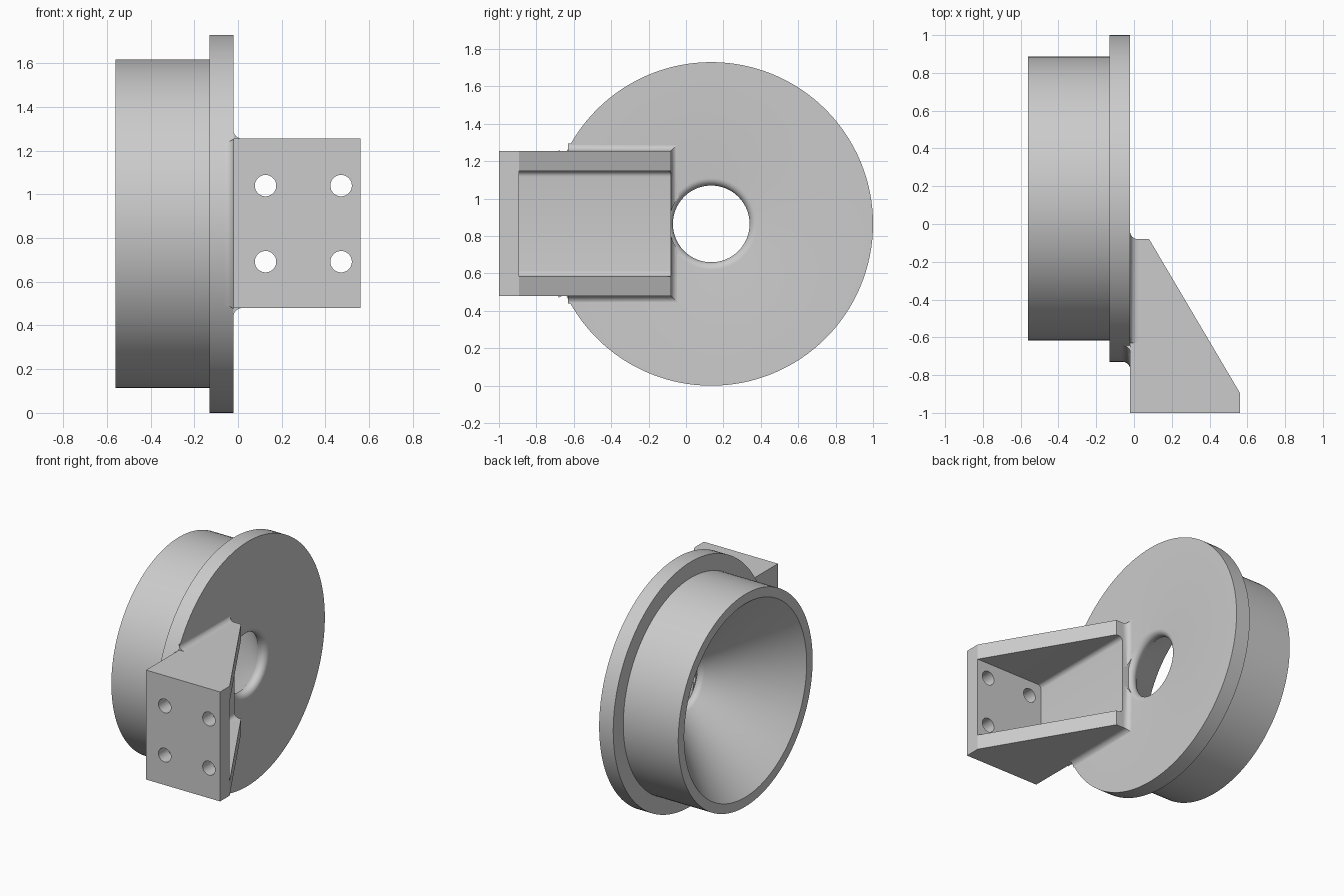
import bpy, bmesh
from math import sin, cos, pi, radians, asin
from mathutils import Matrix, Vector

cube = bpy.data.objects.get("Cube")
if cube:
    bpy.data.objects.remove(cube, do_unlink=True)

# Shared dimensions
CY, CZ = 0.135, 0.865           # axis of the flange
FACE = -0.02                    # flange face that carries the bracket
Z0, Z1 = 0.48, 1.255            # bracket sides
END = -0.08                     # bracket end beside the bore
FILLET = 0.04

grey = bpy.data.materials.new("plain_grey")
grey.use_nodes = True
colour = (0.6, 0.6, 0.6, 1)
grey.diffuse_color = colour
grey.node_tree.nodes["Principled BSDF"].inputs["Base Color"].default_value = colour


def make(name, bm):
    bmesh.ops.recalc_face_normals(bm, faces=bm.faces)
    mesh = bpy.data.meshes.new(name)
    bm.to_mesh(mesh)
    bm.free()
    mesh.materials.append(grey)
    obj = bpy.data.objects.new(name, mesh)
    bpy.context.collection.objects.link(obj)
    return obj


def loft(name, rings, closed=False):
    """Skin a list of point rings; cap the ends unless the loft closes."""
    bm = bmesh.new()
    rows = [[bm.verts.new(p) for p in ring] for ring in rings]
    n = len(rows[0])
    pairs = list(zip(rows, rows[1:]))
    if closed:
        pairs.append((rows[-1], rows[0]))
    else:
        bm.faces.new(rows[0])
        bm.faces.new(rows[-1])
    for a, b in pairs:
        for i in range(n):
            j = (i + 1) % n
            bm.faces.new((a[i], a[j], b[j], b[i]))
    return make(name, bm)


def revolve(name, profile, start=0, sweep=2 * pi, steps=128):
    """Turn an (x, radius) profile round the flange axis."""
    full = sweep > 6
    rings = []
    for k in range(steps if full else steps + 1):
        a = start + sweep * k / steps
        rings.append([(x, CY + r * cos(a), CZ + r * sin(a)) for x, r in profile])
    return loft(name, rings, closed=full)


def box(name, lo, hi):
    corners = [(0, 0), (1, 0), (1, 1), (0, 1)]
    pick = (lo, hi)
    return loft(name, [[(pick[i][0], pick[j][1], p[2]) for i, j in corners] for p in pick])


def cylinder(name, centre, radius, length, axis):
    bm = bmesh.new()
    turn = Vector(axis).to_track_quat('Z', 'Y').to_matrix().to_4x4()
    bmesh.ops.create_cone(bm, cap_ends=True, segments=48, radius1=radius, radius2=radius,
                          depth=length, matrix=Matrix.Translation(centre) @ turn)
    return make(name, bm)


def cut(obj, cutter):
    cutter.hide_render = True
    mod = obj.modifiers.new("cut", 'BOOLEAN')
    mod.operation = 'DIFFERENCE'
    mod.solver = 'EXACT'
    mod.object = cutter
    bpy.context.view_layer.objects.active = obj
    bpy.ops.object.modifier_apply(modifier=mod.name)
    bpy.data.objects.remove(cutter, do_unlink=True)


def smooth(obj):
    bpy.ops.object.select_all(action='DESELECT')
    obj.select_set(True)
    bpy.context.view_layer.objects.active = obj
    bpy.ops.object.shade_smooth_by_angle(angle=radians(30))


# Flange and drum with a conical inside and a rounded bore lip
lip = [(FACE - FILLET + FILLET * cos(radians(a)), 0.245 - FILLET * sin(radians(a)))
       for a in range(0, 136, 15)]
flange = revolve("flange_and_drum", [(-0.56, 0.685), (-0.56, 0.752), (-0.13, 0.752),
                                     (-0.13, 0.865), (FACE, 0.865)] + lip)

# Bracket: wedge outline, hollowed between its two gussets
outline = [(FACE, -1), (0.56, -1), (0.56, -0.893), (0.08, END), (FACE, END)]
bracket = loft("bracket", [[(x, y, z) for x, y in outline] for z in (Z0, Z1)])

pocket = box("pocket_cutter", (0.03, -0.893, 0.585), (1, 0.3, 1.147))
bm = bmesh.new()
bm.from_mesh(pocket.data)
floor_edges = [e for e in bm.edges
               if all(abs(v.co.x - 0.03) < 0.001 for v in e.verts)
               and abs(e.verts[0].co.y - e.verts[1].co.y) > 0.5]
bmesh.ops.bevel(bm, geom=floor_edges, offset=0.03, segments=5, profile=0.5, affect='EDGES')
bm.to_mesh(pocket.data)
bm.free()
cut(bracket, pocket)

# Four bolt holes in the front plate
for x in (0.126, 0.472):
    for z in (0.692, 1.04):
        cut(bracket, cylinder("bolt_cutter", (x, -0.95, z), 0.049, 0.3, (0, 1, 0)))

# Rounded skirt where the bracket meets the flange face
rings = []
for k in range(7):
    a = radians(15 * k)
    out = FILLET * (1 - sin(a))
    x = FACE - 0.001 + (FILLET + 0.001) * (1 - cos(a))
    rings.append([(x, -0.63, Z0 - out), (x, END + out, Z0 - out),
                  (x, END + out, Z1 + out), (x, -0.63, Z1 + out)])
skirt = loft("bracket_fillet", rings)
cut(skirt, cylinder("bore_cutter", (0, CY, CZ), 0.225, 0.5, (1, 0, 0)))

# Rounded web between the flange rim and the underside of the bracket
half = asin((Z1 - Z0) / 2 / 0.89)
web_arc = [(FACE - FILLET * (1 - sin(radians(a))), 0.865 + FILLET * (1 - cos(radians(a))))
           for a in range(0, 91, 15)]
web = revolve("rim_fillet", [(FACE - FILLET, 0.86)] + web_arc + [(FACE, 0.86)],
              start=pi - half, sweep=2 * half, steps=24)

for part in (flange, bracket, skirt, web):
    smooth(part)
